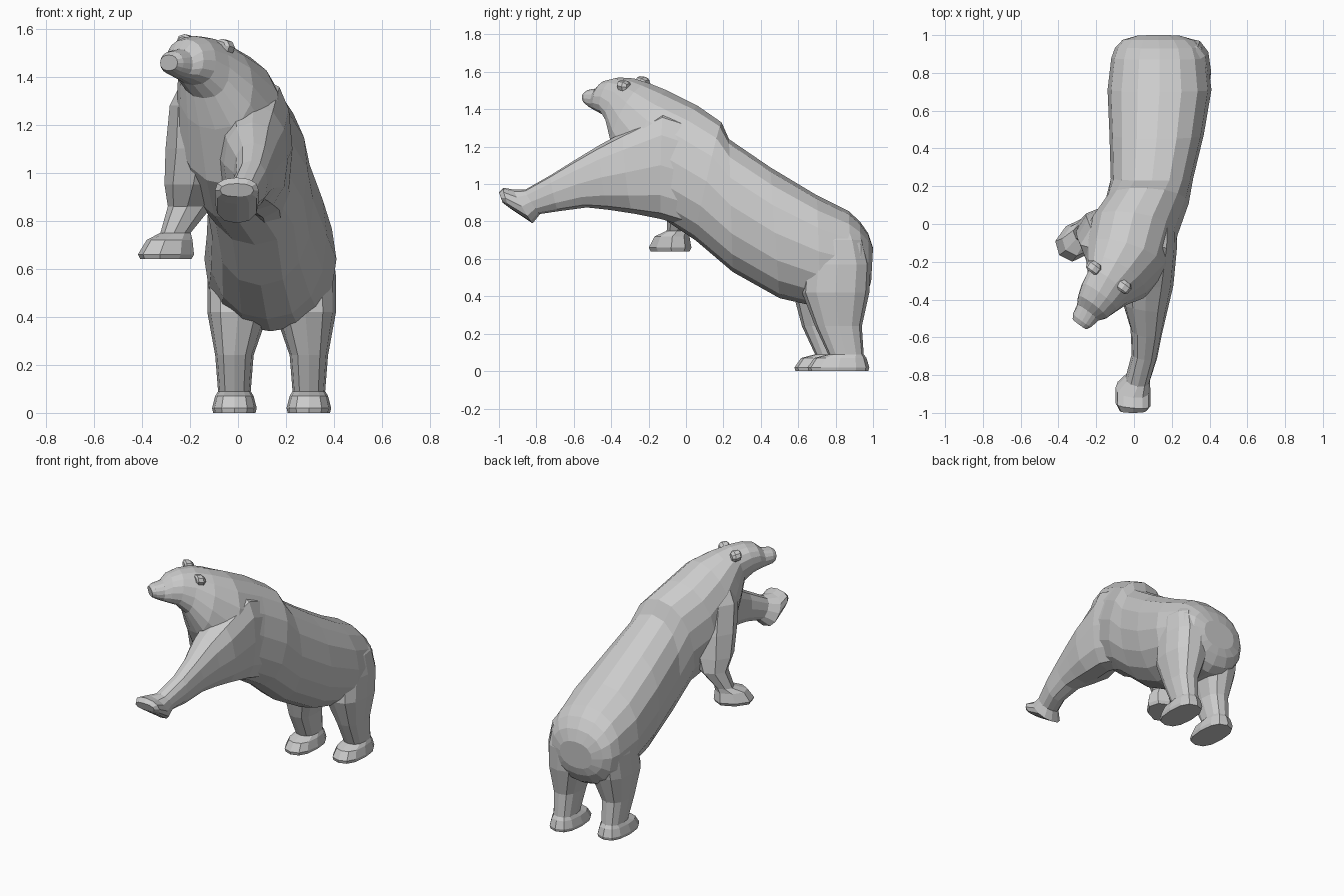
import bpy
import bmesh
from math import cos, sin, pi, radians
from mathutils import Vector

if "Cube" in bpy.data.objects:
    bpy.data.objects.remove(bpy.data.objects["Cube"], do_unlink=True)

fur = bpy.data.materials.new("grey fur")
fur.use_nodes = True
fur.diffuse_color = (0.6, 0.6, 0.6, 1)
fur.node_tree.nodes["Principled BSDF"].inputs["Base Color"].default_value = (0.6, 0.6, 0.6, 1)


def loft(name, rings, sides=12, square=0.9):
    """Skin rings given as (end a, end b, half width, yaw in degrees)."""
    bm = bmesh.new()
    loops = []
    for a, b, width, yaw in rings:
        a, b = Vector(a), Vector(b)
        mid, half = (a + b) / 2, (a - b) / 2
        side = Vector((cos(radians(yaw)), -sin(radians(yaw)), 0)) * width
        loop = []
        for i in range(sides):
            t = 2 * pi * i / sides
            c, s = cos(t), sin(t)
            c = abs(c) ** square * (1 if c > 0 else -1)
            s = abs(s) ** square * (1 if s > 0 else -1)
            loop.append(bm.verts.new(mid + half * c + side * s))
        loops.append(loop)
    for p, q in zip(loops, loops[1:]):
        for i in range(sides):
            j = (i + 1) % sides
            bm.faces.new((p[i], p[j], q[j], q[i]))
    bm.faces.new(loops[0])
    bm.faces.new(loops[-1])
    bmesh.ops.recalc_face_normals(bm, faces=bm.faces)
    mesh = bpy.data.meshes.new(name)
    bm.to_mesh(mesh)
    bm.free()
    mesh.materials.append(fur)
    obj = bpy.data.objects.new(name, mesh)
    bpy.context.collection.objects.link(obj)
    return obj


def profile(rows):
    """Rows of centre x, top y, top z, bottom y, bottom z, half width, yaw."""
    return [((x, ty, tz), (x, by, bz), w, yaw) for x, ty, tz, by, bz, w, yaw in rows]


# Torso, neck and head, from rump to nose
body = loft("bear_body", profile([
    (.13, 1.0, .66, .99, .48, .12, 0),
    (.13, .975, .735, .975, .43, .19, 0),
    (.135, .93, .80, .94, .37, .235, 0),
    (.135, .87, .855, .89, .34, .255, 0),
    (.135, .70, .94, .72, .34, .275, 0),
    (.12, .45, 1.09, .50, .39, .25, 0),
    (.095, .23, 1.24, .25, .53, .218, 0),
    (.07, .19, 1.33, .05, .70, .22, 3),
    (0, .06, 1.42, -.10, .80, .235, 8),
    (-.04, -.10, 1.50, -.28, .95, .225, 16),
    (-.095, -.20, 1.54, -.37, 1.18, .175, 26),
    (-.14, -.28, 1.565, -.39, 1.31, .13, 36),
    (-.185, -.36, 1.57, -.42, 1.365, .115, 36),
    (-.22, -.42, 1.555, -.46, 1.385, .095, 36),
    (-.245, -.46, 1.515, -.48, 1.395, .07, 36),
    (-.275, -.515, 1.505, -.505, 1.41, .06, 36),
    (-.288, -.535, 1.49, -.525, 1.425, .045, 36),
]), sides=16)

# Raised left foreleg reaching forward from a broad shoulder
left_foreleg = loft("left_foreleg", profile([
    (.14, .25, 1.15, .22, .85, .07, 3),
    (.12, .06, 1.33, .04, .76, .108, 3),
    (.105, -.12, 1.39, -.13, .812, .122, 5),
    (.065, -.33, 1.28, -.28, .842, .145, 8),
    (.06, -.46, 1.21, -.41, .862, .12, 8),
    (.065, -.60, 1.125, -.53, .875, .085, 10),
    (.055, -.72, 1.05, -.68, .855, .068, 10),
    (.02, -.86, .97, -.78, .84, .065, 8),
    (-.005, -.92, .97, -.82, .79, .092, 5),
    (-.005, -.975, .98, -.94, .87, .092, 5),
    (-.005, -1.0, .955, -.98, .90, .07, 0),
]), sides=12, square=.85)


def upright(rows, yaw):
    """Rows of centre x, centre y, z, half length, half width along a yawed leg."""
    f = Vector((-sin(radians(yaw)), -cos(radians(yaw)), 0))
    return [(Vector((x, y, z)) + f * l, Vector((x, y, z)) - f * l, w, yaw)
            for x, y, z, l, w in rows]


# Right foreleg hanging down and turned outwards
right_foreleg = loft("right_foreleg", upright([
    (-.135, -.13, 1.40, .09, .08),
    (-.145, -.12, 1.28, .135, .13),
    (-.15, -.09, 1.10, .14, .15),
    (-.175, -.05, .95, .125, .125),
    (-.20, -.01, .86, .09, .085),
    (-.26, -.04, .75, .06, .06),
    (-.285, -.075, .72, .10, .08),
    (-.30, -.085, .66, .125, .095),
    (-.30, -.085, .64, .115, .085),
], 50), sides=8, square=.85)


# Hind legs flowing out of the haunches, the right one a little further forward
def hind_leg(name, sign, shift):
    rows = [(.10, .80, .80, .09, .08), (.125, .80, .70, .155, .125),
            (.13, .81, .57, .178, .138), (.14, .80, .42, .18, .128),
            (.155, .815, .24, .125, .08), (.155, .855, .09, .095, .068),
            (.155, .825, .07, .14, .08), (.155, .815, .02, .165, .093),
            (.155, .815, 0, .16, .088)]
    placed = [(.14 + sign * x, y - shift * min(1, (.80 - z) / .55), z, l, w)
              for x, y, z, l, w in rows]
    return loft(name, upright(placed, 0), sides=12, square=.8)


legs = [hind_leg("left_hind_leg", 1, 0), hind_leg("right_hind_leg", -1, .07)]


# Small rounded ears on both sides of the crown
def ear(name, x, y, z):
    f = Vector((-sin(radians(36)), -cos(radians(36)), .2))
    c = Vector((x, y, z))
    up = Vector((0, 0, 1))
    return loft(name, [(c + f * d + up * r, c + f * d - up * r, r * 1.3, 36)
                       for d, r in ((-.03, .02), (-.012, .033), (.02, .03), (.03, .018))],
                sides=8)


ears = [ear("left_ear", -.055, -.33, 1.523), ear("right_ear", -.212, -.23, 1.543)]

# Weld every part into one continuous skin
bpy.context.view_layer.objects.active = body
for part in [left_foreleg, right_foreleg] + legs + ears:
    weld = body.modifiers.new("weld", "BOOLEAN")
    weld.operation = "UNION"
    weld.solver = "EXACT"
    weld.object = part
    bpy.ops.object.modifier_apply(modifier=weld.name)
    bpy.data.objects.remove(part, do_unlink=True)
